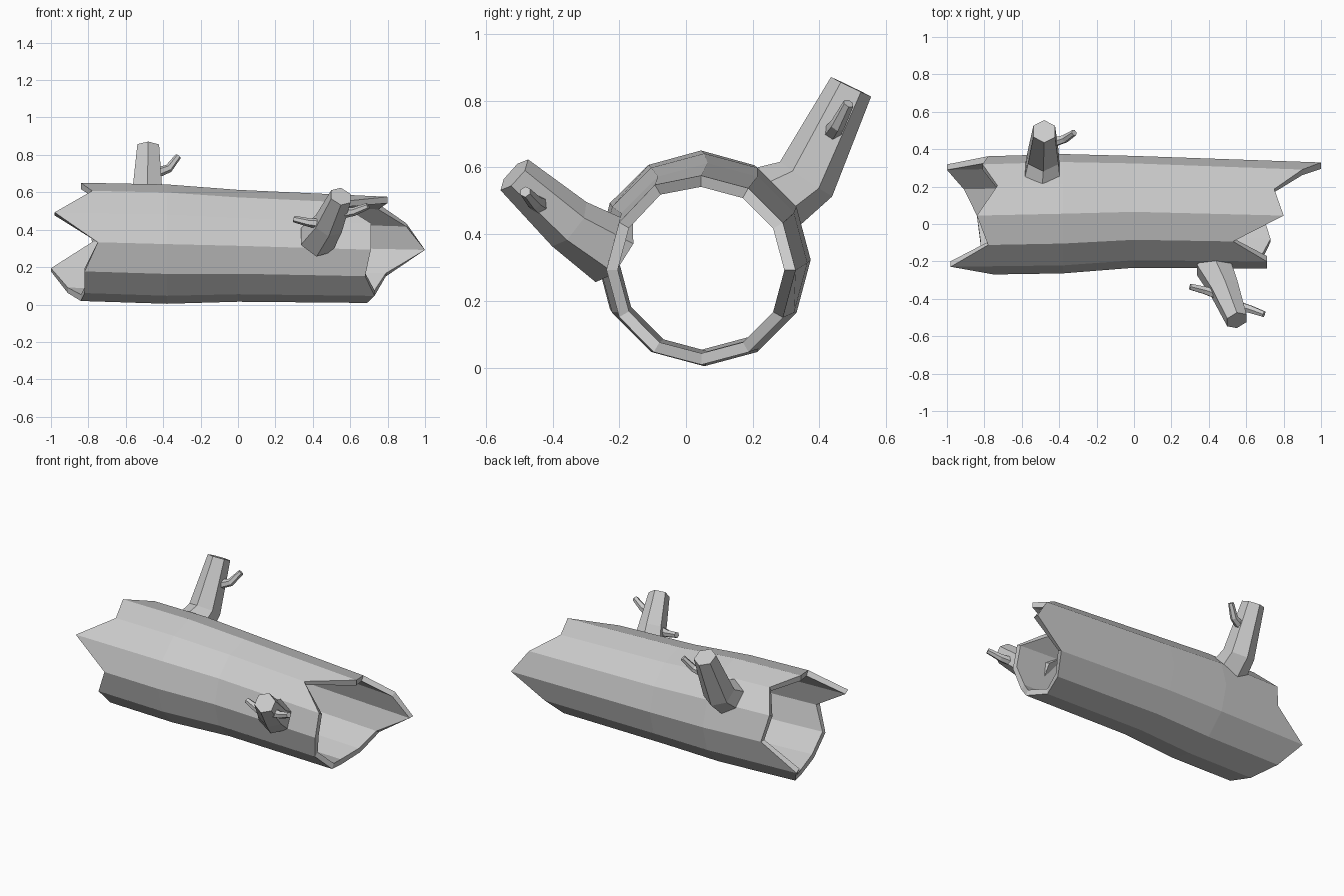
import bpy, bmesh, math
from mathutils import Vector

if "Cube" in bpy.data.objects:
    bpy.data.objects.remove(bpy.data.objects["Cube"])

SIDES = 12
WALL = 0.034
# Trunk axis stations: x, centre y, centre z, outer radius
AXIS = [(-0.82, 0.045, 0.335, 0.316), (-0.38, 0.055, 0.323, 0.319),
        (0.0, 0.065, 0.314, 0.299), (0.75, 0.045, 0.292, 0.284)]
# Broken-edge x position for each 30 degree step, starting at +y and going over the top
LEFT = [-0.78, -0.81, -0.73, -0.84, -0.78, -0.98, -0.75, -0.82, -0.82, -0.84, -0.91, -1.0]
RIGHT = [1.0, 0.90, 0.75, 0.80, 0.53, 0.71, 0.71, 0.68, 0.73, 0.69, 0.73, 0.79]


def station(x):
    """Trunk centre and radius at x; ends keep a constant section."""
    if x <= AXIS[0][0]:
        return AXIS[0][1:]
    for a, b in zip(AXIS, AXIS[1:]):
        if x <= b[0]:
            t = (x - a[0]) / (b[0] - a[0])
            return [p + (q - p) * t for p, q in zip(a[1:], b[1:])]
    return AXIS[-1][1:]


def finish(bm, name):
    bmesh.ops.recalc_face_normals(bm, faces=bm.faces)
    me = bpy.data.meshes.new(name)
    bm.to_mesh(me)
    bm.free()
    ob = bpy.data.objects.new(name, me)
    bpy.context.collection.objects.link(ob)
    return ob


def bridge(bm, a, b):
    n = len(a)
    for i in range(n):
        bm.faces.new((a[i], a[(i + 1) % n], b[(i + 1) % n], b[i]))


def hollow_trunk():
    bm = bmesh.new()
    columns = [LEFT, [AXIS[1][0]] * SIDES, [AXIS[2][0]] * SIDES, RIGHT]

    def ring(xs, inset):
        verts = []
        for k, x in enumerate(xs):
            cy, cz, r = station(x)
            a = math.tau * k / SIDES
            verts.append(bm.verts.new((x, cy + (r - inset) * math.cos(a),
                                       cz + (r - inset) * math.sin(a))))
        return verts

    outer = [ring(c, 0) for c in columns]
    inner = [ring(c, WALL) for c in columns]
    loop = outer + inner[::-1]          # outside, right rim, inside, left rim
    for i in range(len(loop)):
        bridge(bm, loop[i], loop[(i + 1) % len(loop)])
    return finish(bm, "hollow_trunk")


def limb(name, path, radii, sides=6, ref=(1, 0, 0)):
    """Tapered, capped tube along a bent path."""
    bm = bmesh.new()
    pts = [Vector(p) for p in path]
    rings = []
    for i, (p, r) in enumerate(zip(pts, radii)):
        t = (pts[min(i + 1, len(pts) - 1)] - pts[max(i - 1, 0)]).normalized()
        v = t.cross(Vector(ref)).normalized()
        u = v.cross(t)
        rings.append([bm.verts.new(p + v * r * math.cos(math.tau * k / sides)
                                   + u * r * math.sin(math.tau * k / sides))
                      for k in range(sides)])
    for a, b in zip(rings, rings[1:]):
        bridge(bm, a, b)
    bm.faces.new(rings[0])
    bm.faces.new(rings[-1])
    return finish(bm, name)


hollow_trunk()

# Broken branches
limb("back_branch", [(-0.49, 0.275, 0.51), (-0.485, 0.36, 0.565), (-0.48, 0.495, 0.842)],
     [0.108, 0.094, 0.067])
limb("front_branch", [(0.42, -0.215, 0.345), (0.485, -0.35, 0.43), (0.55, -0.515, 0.578)],
     [0.105, 0.084, 0.062])

# Twigs
limb("back_twig", [(-0.46, 0.43, 0.695), (-0.37, 0.455, 0.728), (-0.32, 0.488, 0.792)],
     [0.03, 0.023, 0.017], ref=(0, 1, 0))
limb("front_twig_left", [(0.46, -0.38, 0.43), (0.38, -0.355, 0.438), (0.30, -0.335, 0.457)],
     [0.03, 0.023, 0.018], ref=(0, 1, 0))
limb("front_twig_right", [(0.54, -0.435, 0.485), (0.62, -0.455, 0.497), (0.695, -0.482, 0.527)],
     [0.03, 0.023, 0.017], ref=(0, 1, 0))
